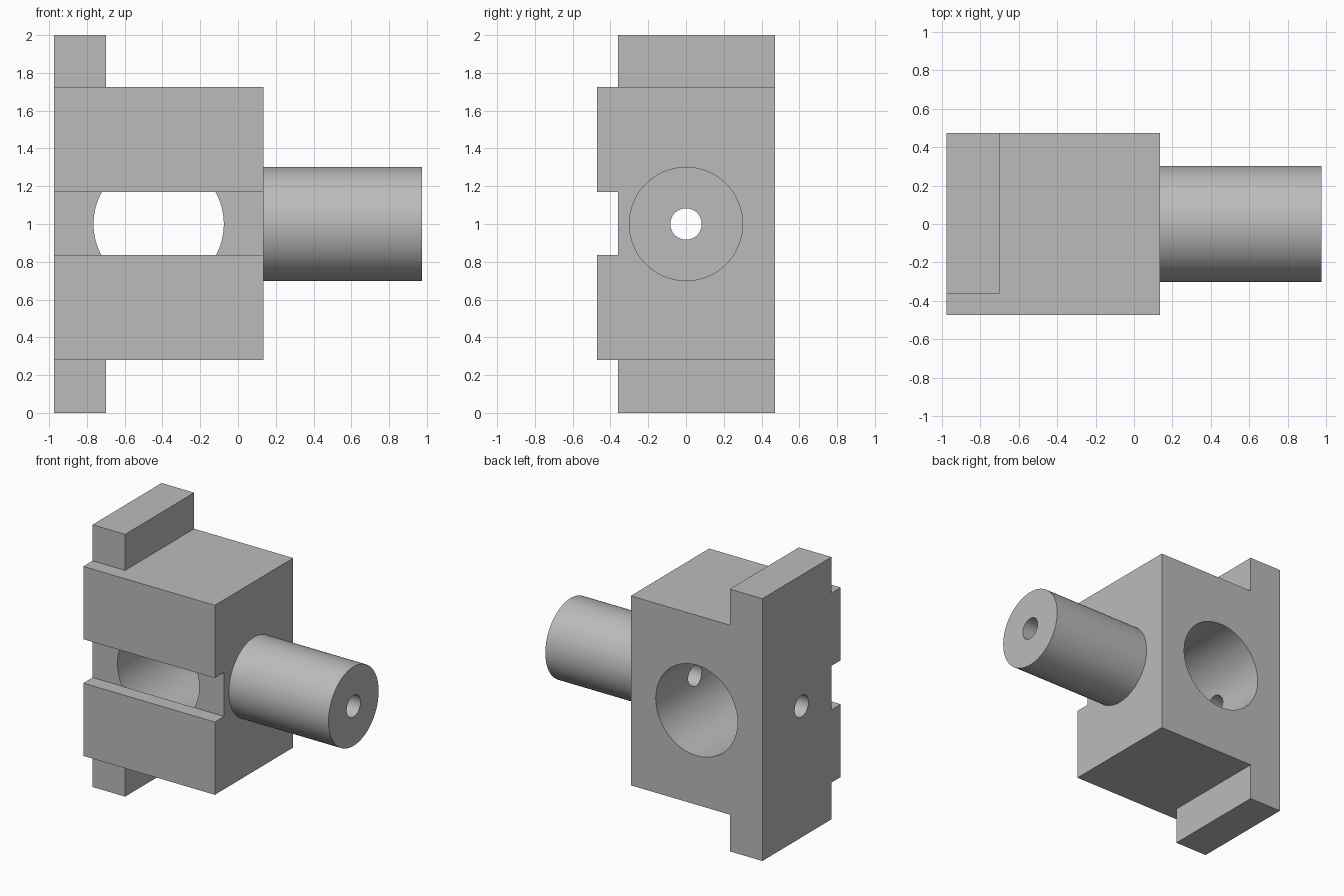
import bpy
import math
from mathutils import Vector

default = bpy.data.objects.get("Cube")
if default:
    bpy.data.objects.remove(default, do_unlink=True)

steel = bpy.data.materials.new("plain grey")
steel.use_nodes = True
GREY = (0.5, 0.5, 0.5, 1)
steel.diffuse_color = GREY
steel.node_tree.nodes["Principled BSDF"].inputs["Base Color"].default_value = GREY

MID = 1.0        # height of the shaft axis
LEFT = -0.975    # outer face of the flange
SHOULDER = 0.135  # face the shaft grows from
BACK = 0.472
STEP = -0.36     # front of the flange and floor of the slot


def box(name, low, high):
    low, high = Vector(low), Vector(high)
    bpy.ops.mesh.primitive_cube_add(size=1, location=(low + high) / 2)
    ob = bpy.context.object
    ob.name = name
    ob.scale = high - low
    bpy.ops.object.transform_apply(location=True, rotation=True, scale=True)
    ob.data.materials.append(steel)
    return ob


def rod(name, radius, start, end, sides=96):
    start, end = Vector(start), Vector(end)
    axis = end - start
    bpy.ops.mesh.primitive_cylinder_add(
        vertices=sides, radius=radius, depth=axis.length,
        location=(start + end) / 2,
        rotation=axis.to_track_quat("Z", "Y").to_euler())
    ob = bpy.context.object
    ob.name = name
    bpy.ops.object.transform_apply(location=True, rotation=True, scale=True)
    ob.data.materials.append(steel)
    return ob


def combine(target, tool, operation):
    mod = target.modifiers.new(tool.name, "BOOLEAN")
    mod.operation = operation
    mod.solver = "EXACT"
    mod.object = tool
    bpy.context.view_layer.objects.active = target
    bpy.ops.object.modifier_apply(modifier=mod.name)
    bpy.data.objects.remove(tool, do_unlink=True)


# Solid parts: block, tall flange plate and round shaft
holder = box("shaft_holder_block", (LEFT, -BACK, 0.28), (SHOULDER, BACK, 1.725))
flange = box("flange", (LEFT, STEP, 0), (-0.70, BACK, 2))
shaft = rod("shaft", 0.302, (0, 0, MID), (0.975, 0, MID))
for part in (flange, shaft):
    combine(holder, part, "UNION")

# Cuts: front slot, blind bore from the back, narrow hole along the shaft
slot = box("slot", (-2, -1, 0.835), (2, STEP, 1.17))
bore = rod("bore", 0.345, (-0.42, STEP, MID), (-0.42, 1, MID))
pin_hole = rod("pin_hole", 0.083, (-2, 0, MID), (2, 0, MID), 48)
for cutter in (slot, bore, pin_hole):
    combine(holder, cutter, "DIFFERENCE")

bpy.ops.object.select_all(action="DESELECT")
holder.select_set(True)
bpy.context.view_layer.objects.active = holder
bpy.ops.object.shade_smooth_by_angle(angle=math.radians(30))
